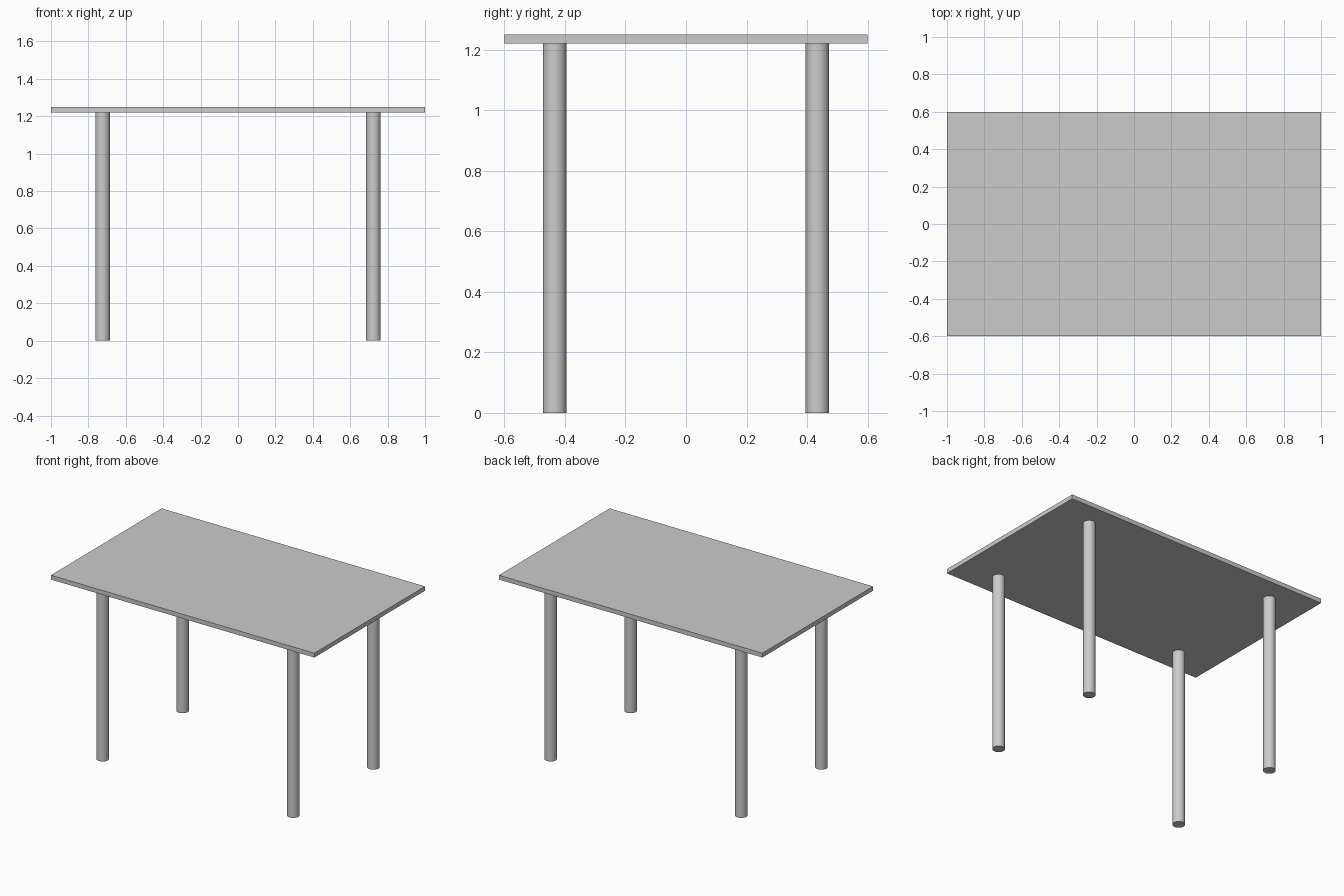
import bpy, math

if "Cube" in bpy.data.objects:
    bpy.data.objects.remove(bpy.data.objects["Cube"])

TOP_Z, THICK = 1.25, 0.03
LEG_H, LEG_R = TOP_Z - THICK, 0.039
LEG_X, LEG_Y = 0.724, 0.434

# Flat rectangular tabletop
bpy.ops.mesh.primitive_cube_add(size=1, location=(0, 0, TOP_Z - THICK / 2))
top = bpy.context.object
top.name = "tabletop"
top.scale = (2.0, 1.2, THICK)
bpy.ops.object.transform_apply(location=False, rotation=False, scale=True)

# Four round legs
for sy, depth in ((-1, "front"), (1, "back")):
    for sx, side in ((-1, "left"), (1, "right")):
        bpy.ops.mesh.primitive_cylinder_add(
            vertices=48, radius=LEG_R, depth=LEG_H,
            location=(sx * LEG_X, sy * LEG_Y, LEG_H / 2))
        bpy.context.object.name = f"{depth}_{side}_leg"
        bpy.ops.object.shade_smooth_by_angle(angle=math.radians(30))
